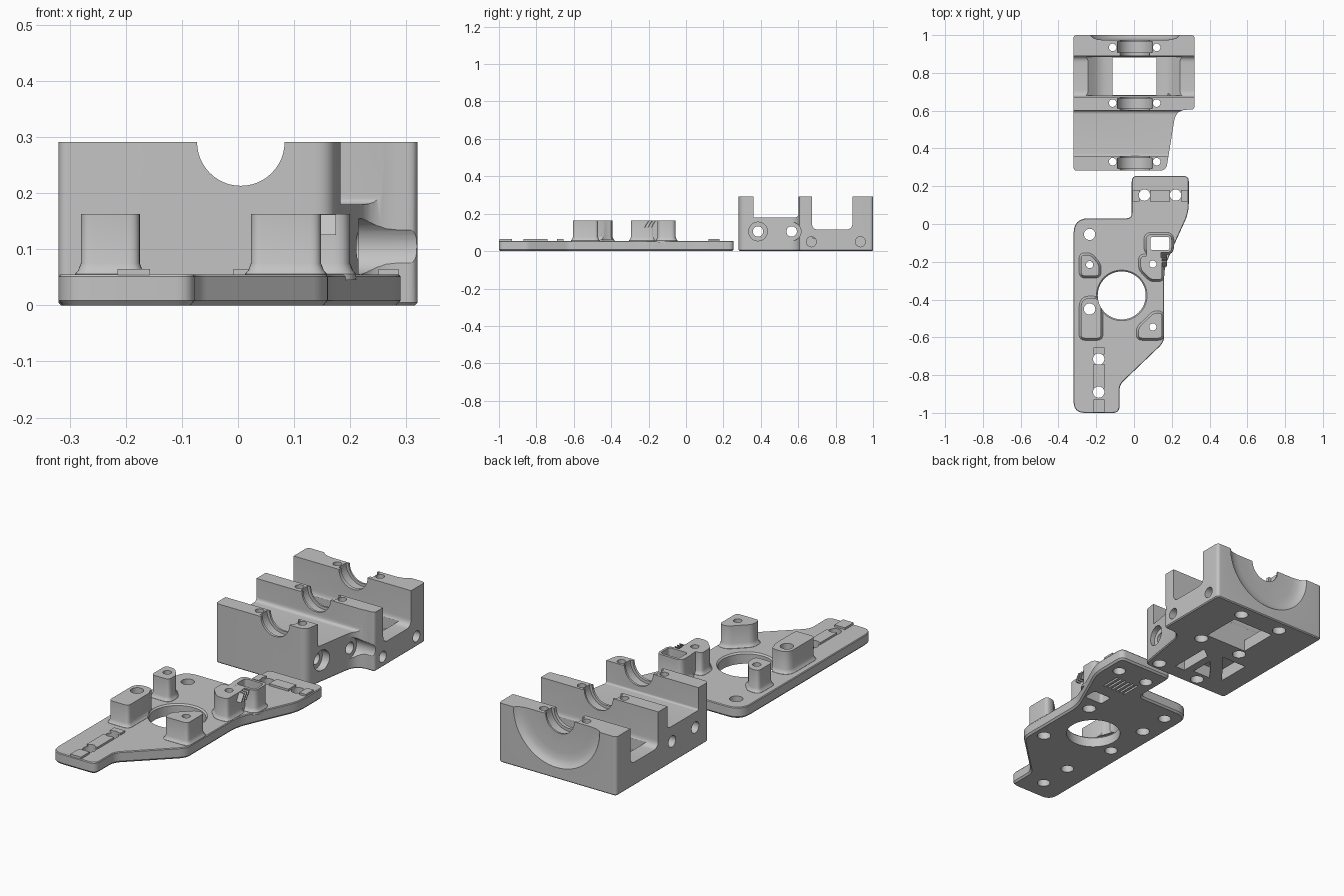
import bpy, bmesh, math
from mathutils import Vector

cube = bpy.data.objects.get("Cube")
if cube:
    bpy.data.objects.remove(cube, do_unlink=True)

grey = bpy.data.materials.new("matte grey")
grey.use_nodes = True
grey.diffuse_color = (0.55, 0.55, 0.55, 1)
grey.node_tree.nodes["Principled BSDF"].inputs["Base Color"].default_value = grey.diffuse_color


def rounded(corners, steps=6):
    """Outline from (x, y, corner setback) with curved corners."""
    out = []
    for i, (x, y, d) in enumerate(corners):
        c = Vector((x, y))
        if d == 0:
            out.append(c)
            continue
        a = c + (Vector(corners[i - 1][:2]) - c).normalized() * d
        b = c + (Vector(corners[(i + 1) % len(corners)][:2]) - c).normalized() * d
        for k in range(steps + 1):
            t = k / steps
            out.append(a * (1 - t) ** 2 + c * 2 * t * (1 - t) + b * t * t)
    return out


def rect(x0, x1, y0, y1, d=0):
    return rounded([(x0, y0, d), (x1, y0, d), (x1, y1, d), (x0, y1, d)])


def circle(cx, cy, r, n=48):
    return [Vector((cx + r * math.cos(math.tau * i / n), cy + r * math.sin(math.tau * i / n)))
            for i in range(n)]


def grow(pts, d):
    """Offset a counter-clockwise outline outwards by d."""
    out = []
    for i, p in enumerate(pts):
        e1 = (p - pts[i - 1]).normalized()
        e2 = (pts[(i + 1) % len(pts)] - p).normalized()
        n1, n2 = Vector((e1.y, -e1.x)), Vector((e2.y, -e2.x))
        out.append(p + (n1 + n2) * (d / max(0.5, 1 + n1.dot(n2))))
    return out


def loft(name, pts, levels, axis="Z"):
    """Stack offset copies of an outline; outline is (x,y), (y,z) or (x,z) by axis."""
    place = {"Z": lambda u, v, w: (u, v, w), "X": lambda u, v, w: (w, u, v),
             "Y": lambda u, v, w: (u, w, v)}[axis]
    bm = bmesh.new()
    rings = [[bm.verts.new(place(p.x, p.y, w)) for p in grow(pts, d)] for w, d in levels]
    n = len(pts)
    for a, b in zip(rings, rings[1:]):
        for i in range(n):
            bm.faces.new((a[i], a[(i + 1) % n], b[(i + 1) % n], b[i]))
    bm.faces.new(rings[0][::-1])
    bm.faces.new(rings[-1])
    bmesh.ops.recalc_face_normals(bm, faces=bm.faces)
    me = bpy.data.meshes.new(name)
    bm.to_mesh(me)
    bm.free()
    ob = bpy.data.objects.new(name, me)
    me.materials.append(grey)
    bpy.context.scene.collection.objects.link(ob)
    return ob


def combine(body, tool, operation):
    mod = body.modifiers.new("shape", "BOOLEAN")
    mod.operation, mod.solver, mod.object = operation, "EXACT", tool
    bpy.context.view_layer.objects.active = body
    bpy.ops.object.modifier_apply(modifier=mod.name)
    bpy.data.objects.remove(tool, do_unlink=True)


def cut(body, pts, lo, hi, axis="Z"):
    combine(body, loft("cutter", pts, [(lo, 0), (hi, 0)], axis), "DIFFERENCE")


def finish(ob):
    bpy.ops.object.select_all(action="DESELECT")
    ob.select_set(True)
    bpy.context.view_layer.objects.active = ob
    bpy.ops.object.shade_smooth_by_angle(angle=math.radians(30))


# --- Bearing block ---
block = loft("bearing_block", rounded([
    (-.32, .282, .018), (.17, .282, .035), (.222, .605, .06), (.32, .605, .018),
    (.32, 1, .018), (-.32, 1, .018)]), [(0, -.005), (.005, 0), (.291, 0)])

# Low floors between the three walls
cut(block, rounded([(.36, .18, .01), (.601, .18, .02), (.601, .4, 0), (.36, .4, 0)]), -.5, .5, "X")
cut(block, rounded([(.673, .115, .035), (.89, .115, .035), (.89, .4, 0), (.673, .4, 0)]), -.5, .5, "X")

# Dipped floor and square window
cut(block, rounded([(-.18, .06, .04), (.18, .06, .04), (.26, .13, 0), (.26, .2, 0),
                    (-.26, .2, 0), (-.26, .13, 0)]), .679, .884, "Y")
cut(block, rect(-.113, .118, .682, .881), -.1, .25)

# Shaft bore, bearing seats and the dished back
cut(block, circle(.005, .291, .078), .2, 1.1, "Y")
for lo, hi in ((.295, .35), (.612, .665), (.908, .965)):
    cut(block, circle(.005, .291, .092), lo, hi, "Y")
combine(block, loft("cutter", circle(.005, .291, .17, 72),
                    [(.974, 0), (.978, .03), (.986, .052), (1.01, .075)], "Y"), "DIFFERENCE")

# Clamp screw holes with nut recesses below
for y in (.33, .64, .935):
    for x in (-.113, .12):
        cut(block, circle(x, y, .02, 24), -.1, .4)
        cut(block, circle(x, y, .032, 24), -.1, .04)

# Cross holes with head clearance, and two blind side holes
for y, start in ((.385, .155), (.565, .215)):
    cut(block, circle(y, .105, .028, 32), -.5, .5, "X")
    cut(block, circle(y, .105, .05, 32), start, .5, "X")
for y in (.67, .932):
    cut(block, circle(y, .05, .027, 24), .18, .5, "X")

# Weight saving pockets underneath
cut(block, rounded([(-.01, .36, 0), (.045, .36, 0), (.045, .57, 0), (-.01, .53, 0)]), -.1, .06)
cut(block, rounded([(-.15, .38, 0), (-.05, .38, 0), (-.05, .5, 0)]), -.1, .06)
cut(block, rounded([(-.21, .4, 0), (-.07, .57, 0), (-.21, .57, 0)]), -.1, .06)
finish(block)

# --- Mounting plate ---
plate = loft("mounting_plate", rounded([
    (-.32, -1, .06), (-.077, -1, .035), (-.077, -.852, .03), (.16, -.625, .035),
    (.16, -.23, .05), (.217, -.1, .07), (.29, .06, .05), (.29, .255, .03),
    (-.012, .255, .03), (-.012, .03, .03), (-.32, .03, .08)]),
    [(0, -.008), (.009, 0), (.051, 0), (.055, -.003)])

# Standoffs with filleted feet
standoffs = [
    rounded([(-.28, -.605, .02), (-.175, -.605, .02), (-.175, -.392, .048), (-.28, -.392, .048)]),
    rounded([(-.28, -.275, .02), (-.185, -.275, .02), (-.185, -.215, .02),
             (-.23, -.163, .02), (-.28, -.163, .02)]),
    rounded([(.023, -.605, .02), (.148, -.605, .02), (.148, -.47, .02), (.105, -.47, .02), (.023, -.55, .02)]),
    rounded([(.09, -.295, .02), (.148, -.295, .02), (.148, -.17, .02), (.035, -.17, .02), (.035, -.24, .02)]),
    rect(.063, .2, -.152, -.055, .03),
]
foot = [(.045, .011), (.056, .0105), (.062, .005), (.075, 0), (.163, 0)]
for outline in standoffs:
    combine(plate, loft("standoff", outline, foot), "UNION")

# Web joining the window standoff to its neighbour
combine(plate, loft("web", rect(.066, .144, -.2, -.13), [(.04, 0), (.1629, 0)]), "UNION")

# Raised locating rails
for y0, y1 in ((-.998, -.93), (-.87, -.74), (-.69, -.655)):
    combine(plate, loft("rail", rect(-.215, -.157, y0, y1), [(.04, 0), (.065, 0)]), "UNION")
for x0, x1 in ((-.008, .028), (.085, .19), (.25, .286)):
    combine(plate, loft("rail", rect(x0, x1, .12, .18), [(.04, 0), (.065, 0)]), "UNION")

# Large opening with eased rim
cut(plate, circle(-.065, -.378, .127, 72), -.1, .3)
combine(plate, loft("cutter", circle(-.065, -.378, .127, 72),
                    [(.047, -.001), (.06, .012)]), "DIFFERENCE")

# Screw holes, nut recesses and the belt window
for x, y in ((-.235, -.055), (-.235, -.45), (-.187, -.715), (-.187, -.89), (.055, .153), (.22, .153)):
    cut(plate, circle(x, y, .03, 32), -.1, .3)
for x, y in ((-.235, -.215), (.1, -.545), (.1, -.212)):
    cut(plate, circle(x, y, .019, 24), -.1, .3)
    cut(plate, circle(x, y, .032, 24), -.1, .04)
cut(plate, rect(.087, .188, -.138, -.068, .015), -.1, .3)

# Belt teeth grooves underneath
for i in range(6):
    x = .06 + i * .024
    cut(plate, rect(x, x + .01, .0, .1), -.1, .012)
finish(plate)

# Three small slanted ribs beside the window standoff
for i in range(3):
    y = -.225 + i * .018
    rib = loft(f"side_rib_{i + 1}", rounded([(y, .125, 0), (y + .006, .125, 0),
               (y + .028, .162, 0), (y + .022, .162, 0)]), [(.145, 0), (.175, 0)], "X")
    finish(rib)
